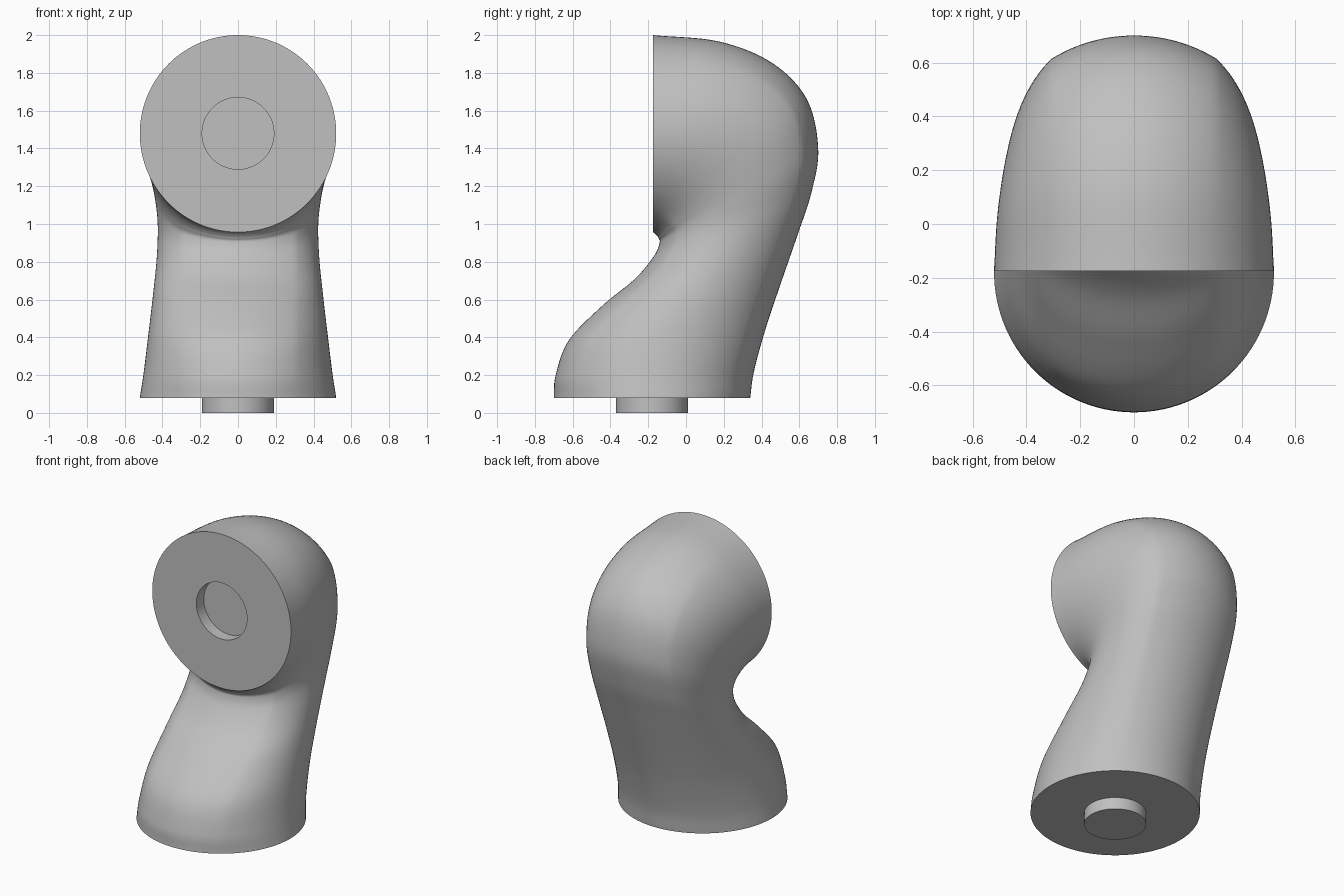
import bpy, bmesh
from math import sin, cos, radians, tau
from mathutils import Vector

cube = bpy.data.objects.get("Cube")
if cube:
    bpy.data.objects.remove(cube)

R, PEG_R, DEPTH = 0.52, 0.19, 0.08
BASE_Y, FACE_Y, FACE_Z = -0.18, -0.175, 1.48
SEGS, STEPS = 120, 8
FLAT = radians(36)          # half angle of the arcs kept round at front and back

grey = bpy.data.materials.new("plain_grey")
grey.use_nodes = True
colour = (0.53, 0.53, 0.53, 1)
grey.diffuse_color = colour
grey.node_tree.nodes["Principled BSDF"].inputs["Base Color"].default_value = colour

# Guide sections: back rail y, z, front rail y, z, half width
SECTIONS = [Vector(s) for s in (
    (0.34, 0.08, -0.70, 0.08, 0.52),
    (0.36, 0.22, -0.69, 0.20, 0.50),
    (0.42, 0.44, -0.62, 0.385, 0.475),
    (0.50, 0.68, -0.44, 0.57, 0.45),
    (0.59, 0.94, -0.27, 0.71, 0.43),
    (0.665, 1.17, -0.17, 0.83, 0.425),
    (0.70, 1.40, -0.14, 0.90, 0.44),
    (0.64, 1.66, -0.145, 0.925, 0.465),
    (0.46, 1.85, -0.155, 0.94, 0.49),
    (0.18, 1.965, -0.165, 0.95, 0.51),
    (-0.175, 2.0, -0.175, 0.957, 0.52))]


def spline(points, steps):
    """Smooth curve through all points."""
    ends = [2 * points[0] - points[1]] + points + [2 * points[-1] - points[-2]]
    out = []
    for a, b, c, d in zip(ends, ends[1:], ends[2:], ends[3:]):
        for i in range(steps):
            t = i / steps
            out.append(0.5 * (2 * b + (c - a) * t + (2 * a - 5 * b + 4 * c - d) * t ** 2
                              + (3 * b - a - 3 * c + d) * t ** 3))
    return out + [points[-1]]


def section_ring(s):
    """Round front and back arcs joined by sides squeezed to the given width."""
    back, front = Vector((0, s[0], s[1])), Vector((0, s[2], s[3]))
    middle, half = (back + front) / 2, (back - front).length / 2
    axis = (back - front).normalized()
    edge_x, edge_d = R * sin(FLAT), R * cos(FLAT)
    squeeze = (s[4] - edge_x) / (R - edge_x)
    ring = []
    for i in range(SEGS):
        x, d = R * sin(tau * i / SEGS), R * cos(tau * i / SEGS)
        side = 1 if x > 0 else -1
        if abs(d) >= edge_d - 1e-6:
            d += (half - R) * (1 if d > 0 else -1)
        else:
            d *= (half - R + edge_d) / edge_d
            x = side * (edge_x + (abs(x) - edge_x) * squeeze)
        ring.append(middle + axis * d + Vector((x, 0, 0)))
    return ring


def circle(centre, axis, radius):
    return [Vector(centre) + radius * (Vector((sin(tau * i / SEGS), 0, 0))
            + Vector(axis) * cos(tau * i / SEGS)) for i in range(SEGS)]


def loft(name, rings):
    """Skin a row of rings and close both ends."""
    bm = bmesh.new()
    rows = [[bm.verts.new(p) for p in ring] for ring in rings]
    for a, b in zip(rows, rows[1:]):
        for i in range(SEGS):
            j = (i + 1) % SEGS
            bm.faces.new((a[i], a[j], b[j], b[i]))
    bm.faces.new(rows[0])
    bm.faces.new(rows[-1])
    bmesh.ops.recalc_face_normals(bm, faces=bm.faces)
    mesh = bpy.data.meshes.new(name)
    bm.to_mesh(mesh)
    bm.free()
    mesh.materials.append(grey)
    obj = bpy.data.objects.new(name, mesh)
    bpy.context.collection.objects.link(obj)
    bpy.ops.object.select_all(action="DESELECT")
    obj.select_set(True)
    bpy.context.view_layer.objects.active = obj
    bpy.ops.object.shade_smooth_by_angle(angle=radians(35))


# Bent body, ending in the flat front face with a shallow round socket
rings = [section_ring(s) for s in spline(SECTIONS, STEPS)]
up, deep = (0, 0, 1), (0, 1, 0)
rings.append(circle((0, FACE_Y, FACE_Z), up, PEG_R))
rings.append(circle((0, FACE_Y + DEPTH, FACE_Z), up, PEG_R))
loft("bent_body", rings)

# Round peg under the base
loft("base_peg", [circle((0, BASE_Y, z), deep, PEG_R) for z in (0, DEPTH)])
